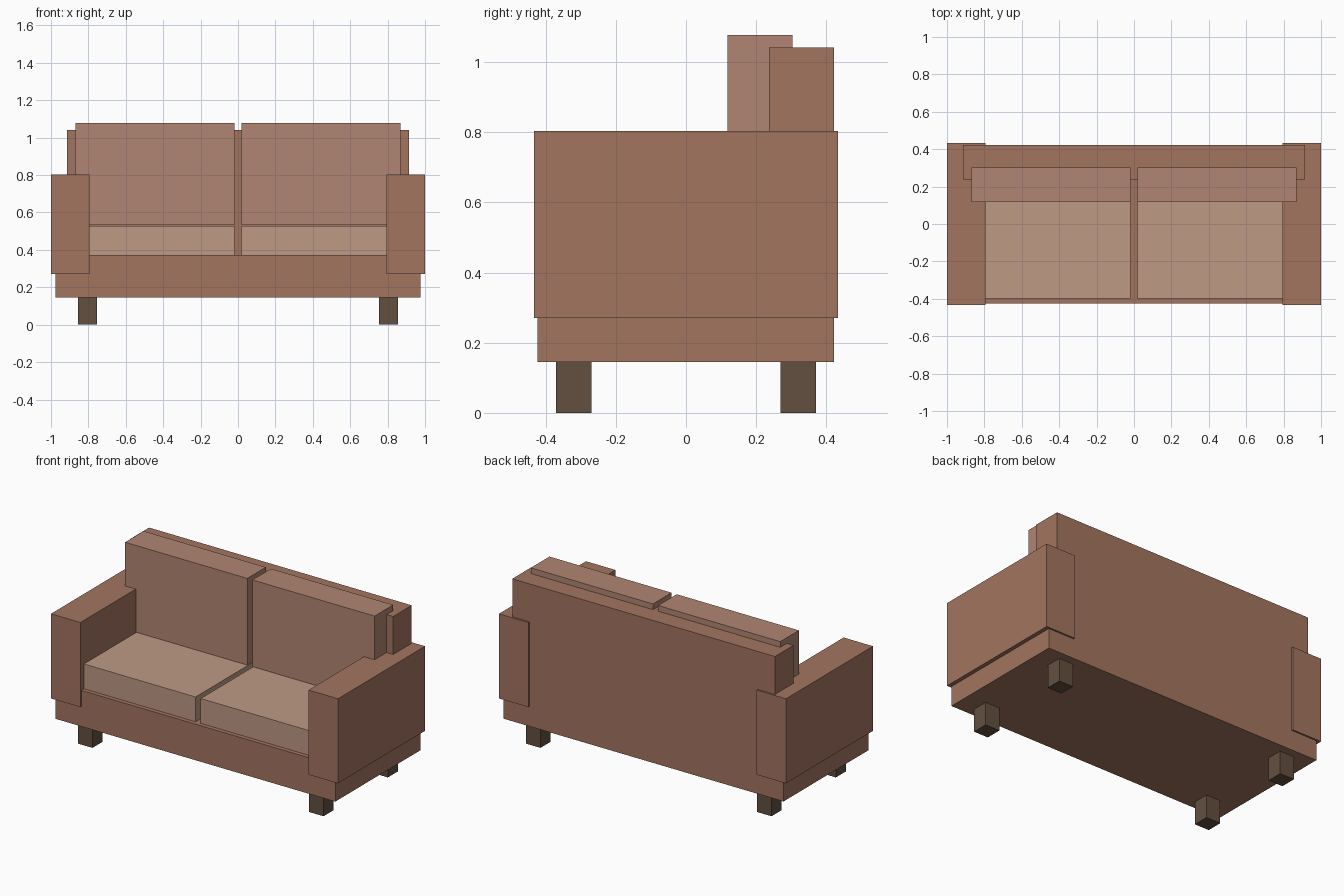
import bpy

if "Cube" in bpy.data.objects:
    bpy.data.objects.remove(bpy.data.objects["Cube"])


def material(name, rgb):
    m = bpy.data.materials.new(name)
    m.diffuse_color = (*rgb, 1)
    m.use_nodes = True
    m.node_tree.nodes["Principled BSDF"].inputs["Base Color"].default_value = m.diffuse_color
    return m


FRAME = material("frame_fabric", (0.366, 0.178, 0.117))
BACK = material("back_cushion_fabric", (0.434, 0.235, 0.168))
SEAT = material("seat_cushion_fabric", (0.509, 0.319, 0.231))
WOOD = material("dark_wood", (0.127, 0.080, 0.051))


def box(name, x, y, z, mat):
    """Box spanning the (min, max) ranges x, y, z."""
    spans = (x, y, z)
    bpy.ops.mesh.primitive_cube_add(size=1, location=[(a + b) / 2 for a, b in spans])
    ob = bpy.context.object
    ob.name = ob.data.name = name
    ob.scale = [b - a for a, b in spans]
    bpy.ops.object.transform_apply(location=False, rotation=False, scale=True)
    ob.data.materials.append(mat)
    return ob


def pair(name, x, y, z, mat):
    """Box on the right side and its mirror image on the left."""
    box("right_" + name, x, y, z, mat)
    box("left_" + name, (-x[1], -x[0]), y, z, mat)


# Frame: base, backrest and arms
box("base", (-0.975, 0.975), (-0.424, 0.422), (0.145, 0.372), FRAME)
box("backrest", (-0.915, 0.915), (0.237, 0.422), (0.372, 1.042), FRAME)
pair("arm", (0.795, 1.0), (-0.433, 0.433), (0.27, 0.803), FRAME)

# Loose cushions with a narrow gap in the middle
pair("seat_cushion", (0.018, 0.80), (-0.397, 0.237), (0.372, 0.528), SEAT)
pair("back_cushion", (0.018, 0.869), (0.118, 0.303), (0.532, 1.078), BACK)

# Square legs
for label, y in (("front", (-0.37, -0.27)), ("back", (0.27, 0.37))):
    pair(label + "_leg", (0.755, 0.855), y, (0, 0.146), WOOD)
